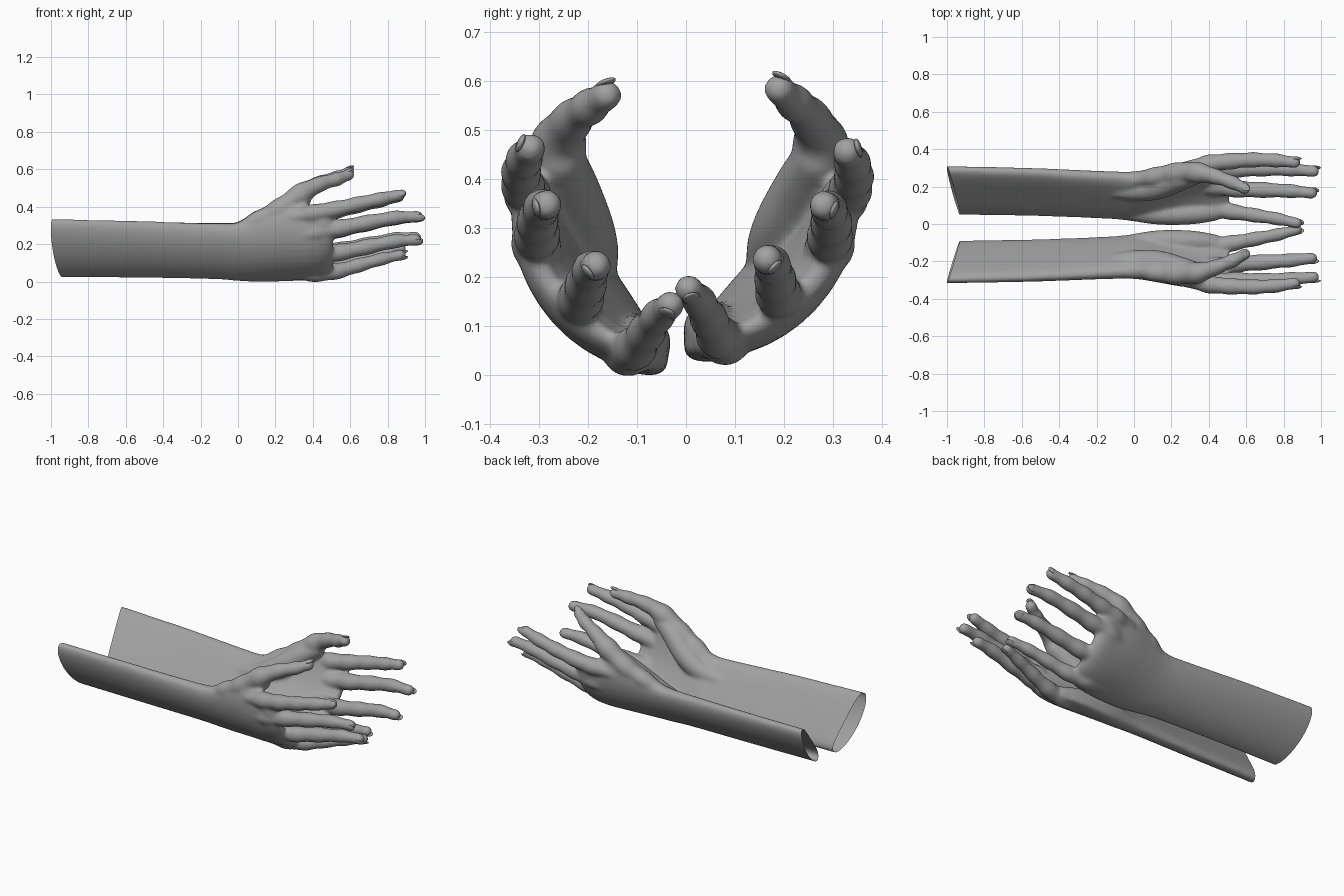
import bpy, bmesh, math
from mathutils import Vector, Matrix

if "Cube" in bpy.data.objects:
    bpy.data.objects.remove(bpy.data.objects["Cube"], do_unlink=True)

grey = bpy.data.materials.new("plain grey")
grey.use_nodes = True
grey.diffuse_color = (0.36, 0.36, 0.36, 1)
grey.node_tree.nodes["Principled BSDF"].inputs["Base Color"].default_value = grey.diffuse_color


def spline(points, steps):
    """Smooth curve through tuples of any length."""
    pts = [Vector(p) for p in points]
    pts = [2 * pts[0] - pts[1]] + pts + [2 * pts[-1] - pts[-2]]
    out = []
    for i in range(1, len(pts) - 2):
        a, b, c, d = pts[i - 1:i + 3]
        for k in range(steps):
            t = k / steps
            out.append(b + (c - a) * t / 2 + (2 * a - 5 * b + 4 * c - d) * t * t / 2
                       + (3 * b - a - 3 * c + d) * t ** 3 / 2)
    return out + [pts[-2]]


def loft(bm, rings):
    """Closed skin over a list of equal rings."""
    loops = [[bm.verts.new(p) for p in ring] for ring in rings]
    n = len(loops[0])
    for a, b in zip(loops, loops[1:]):
        for i in range(n):
            j = (i + 1) % n
            bm.faces.new((a[i], a[j], b[j], b[i]))
    bm.faces.new(loops[0][::-1])
    bm.faces.new(loops[-1])


def cupped_ring(section, n=40):
    """Flat oval bent along a curve from the little-finger edge to the thumb edge."""
    x, y0, z0, y1, z1, y2, z2, half = section
    p0, p1, p2 = Vector((y0, z0)), Vector((y1, z1)), Vector((y2, z2))
    ring = []
    for i in range(n):
        a = 2 * math.pi * i / n
        s = (1 - math.cos(a)) / 2
        p = p0 * (1 - s) ** 2 + p1 * 2 * s * (1 - s) + p2 * s * s
        tan = ((p1 - p0) * (1 - s) + (p2 - p1) * s).normalized()
        off = half * math.copysign(abs(math.sin(a)) ** 0.85, math.sin(a))
        ring.append((x, p.x + tan.y * off, p.y - tan.x * off))
    return ring


def finger(bm, points, bump=0.06, steps=8, n=20):
    """Tube with swollen joints and a round tip."""
    path = spline(points, steps)
    rings = []

    def ring(c, q, r):
        rings.append([c + q @ Vector((r * math.cos(2 * math.pi * i / n),
                                      r * math.sin(2 * math.pi * i / n), 0)) for i in range(n)])
    for i, p in enumerate(path):
        tan = (path[min(i + 1, len(path) - 1)] - path[max(i - 1, 0)]).xyz.normalized()
        q = tan.to_track_quat('Z', 'Y')
        r = p[3] * (1 + bump * math.cos(2 * math.pi * i / steps))
        ring(p.xyz, q, r)
    for k in range(1, 6):
        a = k * math.pi / 11
        ring(path[-1].xyz + tan * r * math.sin(a), q, r * math.cos(a))
    loft(bm, rings)


def nail(bm, points, outward):
    """Thin oval plate on the back of a fingertip."""
    end, before = Vector(points[-1]), Vector(points[-2])
    tan = (end - before).xyz.normalized()
    side = tan.cross(Vector(outward)).normalized()
    up = side.cross(tan)
    r = end[3]
    m = Matrix((tan, side, up)).transposed().to_4x4()
    m.translation = end.xyz + up * r * 0.78 + tan * r * 0.25
    m = m @ Matrix.Diagonal((r, r * 0.65, r * 0.24, 1))
    bmesh.ops.create_uvsphere(bm, u_segments=16, v_segments=8, radius=1, matrix=m)


# forearm and palm: x, little-finger edge, bend, thumb edge, half thickness
palm = [(-1.2, .055, .057, .20, .165, .304, .332, .046),
        (-.6, .048, .055, .20, .155, .288, .322, .051),
        (-.15, .033, .052, .185, .15, .265, .31, .059),
        (0, .02, .046, .178, .148, .26, .315, .067),
        (.12, .0, .045, .225, .135, .275, .365, .064),
        (.25, -.005, .05, .275, .115, .30, .41, .057),
        (.36, .003, .052, .30, .105, .31, .41, .05),
        (.44, .02, .053, .298, .112, .337, .385, .041),
        (.485, .04, .062, .298, .12, .337, .365, .028),
        (.51, .06, .075, .29, .135, .33, .35, .014)]

# soft pads at the base of the thumb and along the outer edge of the palm
pads = [[(-.12, .175, .215, .035), (.03, .182, .24, .06), (.14, .202, .295, .068),
         (.25, .242, .38, .064), (.34, .268, .44, .052)],
        [(-.08, .07, .085, .035), (.05, .058, .085, .052), (.18, .052, .09, .058),
         (.32, .055, .088, .056), (.43, .062, .075, .046)]]

# each digit: points (x, y, z, radius) and the way its back faces
digits = [
    ([(-.02, .23, .275, .03), (.1, .252, .325, .048), (.22, .27, .385, .056), (.34, .275, .47, .056),
      (.44, .252, .525, .041), (.53, .22, .556, .037), (.592, .19, .583, .03)], (0, .3, 1)),
    ([(.28, .30, .34, .035), (.40, .323, .358, .047), (.52, .336, .378, .044), (.64, .343, .405, .04),
      (.76, .34, .432, .037), (.86, .33, .455, .03)], (0, 1, .25)),
    ([(.28, .27, .23, .035), (.42, .293, .26, .049), (.55, .294, .282, .046), (.69, .297, .31, .042),
      (.84, .292, .338, .037), (.96, .282, .345, .03)], (0, 1, -.4)),
    ([(.28, .20, .14, .035), (.42, .202, .15, .049), (.55, .188, .166, .046), (.69, .182, .195, .042),
      (.84, .176, .226, .037), (.95, .166, .235, .03)], (0, .7, -.7)),
    ([(.28, .09, .07, .035), (.41, .08, .068, .048), (.53, .064, .08, .043), (.65, .046, .115, .038),
      (.77, .027, .15, .034), (.87, .005, .175, .028)], (0, .4, -1))]


def make_object(name, bm):
    mesh = bpy.data.meshes.new(name)
    bm.to_mesh(mesh)
    bm.free()
    mesh.materials.append(grey)
    obj = bpy.data.objects.new(name, mesh)
    bpy.context.collection.objects.link(obj)
    return obj


# one solid skin: arm, palm and digits blended together
bm = bmesh.new()
loft(bm, [cupped_ring(s) for s in spline(palm, 8)])
for points in pads:
    finger(bm, points, bump=0)
for points, _ in digits:
    finger(bm, points)
bmesh.ops.recalc_face_normals(bm, faces=bm.faces)
arm = make_object("rear_arm", bm)
remesh = arm.modifiers.new("blend", 'REMESH')
remesh.mode = 'VOXEL'
remesh.voxel_size = 0.008
smooth = arm.modifiers.new("soften", 'SMOOTH')
smooth.factor = 0.5
smooth.iterations = 16
bpy.context.view_layer.update()
blended = bpy.data.meshes.new_from_object(arm.evaluated_get(bpy.context.evaluated_depsgraph_get()))
arm.modifiers.clear()

# slanted open end of the sleeve
bm = bmesh.new()
bm.from_mesh(blended)
a, b, c = Vector((-.995, .302, .33)), Vector((-.935, .055, .055)), Vector((-.986, .225, .145))
normal = (b - a).cross(c - a).normalized()
if normal.x < 0:
    normal.negate()
bmesh.ops.bisect_plane(bm, geom=bm.verts[:] + bm.edges[:] + bm.faces[:],
                       plane_co=a, plane_no=normal, clear_inner=True)
bm.to_mesh(arm.data)
bm.free()

# fingernails
bm = bmesh.new()
for points, outward in digits:
    nail(bm, points, outward)
nails = make_object("rear_nails", bm)

# second arm: mirrored and rolled slightly
pivot = Matrix.Translation((0, -.27, .36))
flip = pivot @ Matrix.Rotation(-.13, 4, 'X') @ pivot.inverted() @ Matrix.Diagonal((1, -1, 1, 1))
for obj in (arm, nails):
    twin = bpy.data.objects.new(obj.name.replace("rear", "front"), obj.data.copy())
    bpy.context.collection.objects.link(twin)
    twin.data.transform(flip)
    twin.data.flip_normals()
    for o in (obj, twin):
        o.data.shade_smooth()
        if not o.data.materials:
            o.data.materials.append(grey)
